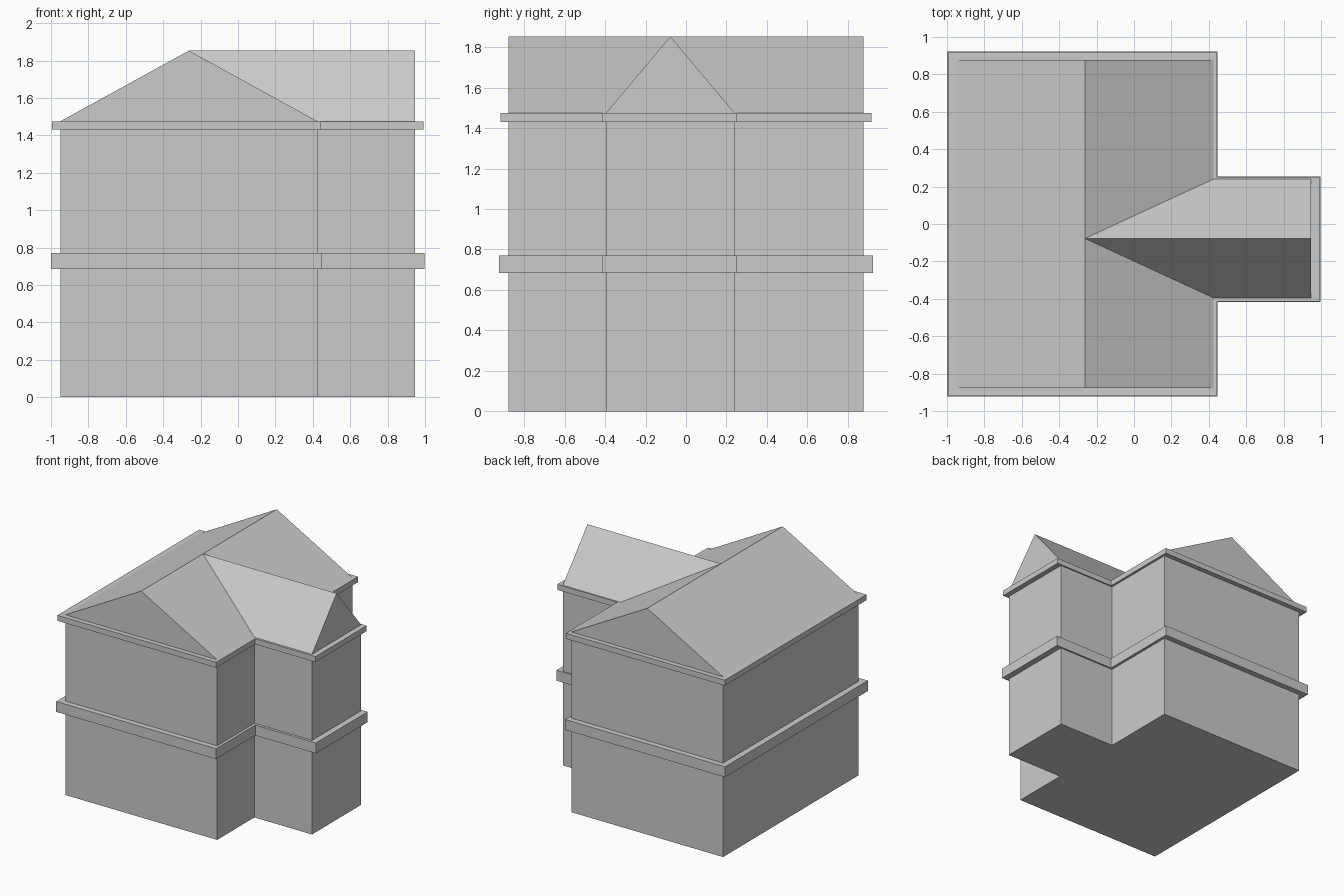
import bpy

if "Cube" in bpy.data.objects:
    bpy.data.objects.remove(bpy.data.objects["Cube"])

# T-shaped house plan: main block plus a wing towards +x
X0, X1, X2 = -0.95, 0.425, 0.947
YF, YB = -0.877, 0.877
WF, WB = -0.395, 0.24
PLAN = [(X0, YF), (X1, YF), (X1, WF), (X2, WF),
        (X2, WB), (X1, WB), (X1, YB), (X0, YB)]
BASE, EAVES, RIDGE = 1.43, 1.475, 1.853


def make_object(name, verts, faces):
    mesh = bpy.data.meshes.new(name)
    mesh.from_pydata(verts, [], faces)
    mesh.update()
    obj = bpy.data.objects.new(name, mesh)
    bpy.context.collection.objects.link(obj)
    return obj


def storey(name, z0, z1, scale=1.0):
    """Extrude the house plan, scaled about the centre, from z0 to z1."""
    n = len(PLAN)
    verts = [(x * scale, y * scale, z) for z in (z0, z1) for x, y in PLAN]
    sides = [(i, (i + 1) % n, n + (i + 1) % n, n + i) for i in range(n)]
    caps = [tuple(reversed(range(n))), tuple(range(n, 2 * n))]
    make_object(name, verts, sides + caps)


def gable_roof(name, start, end):
    """Join two triangles, each given as eave, opposite eave, ridge."""
    faces = [(0, 1, 2), (3, 5, 4), (0, 2, 5, 3), (1, 4, 5, 2), (0, 3, 4, 1)]
    make_object(name, start + end, faces)


# Walls and the two projecting bands
storey("walls", 0, BASE)
storey("floor_band", 0.685, 0.77, 1.053)
storey("eaves_band", BASE, EAVES, 1.046)

# Main roof, ridge along y
mid_x = (X0 + X1) / 2
front, back = [[(X1, y, EAVES), (X0, y, EAVES), (mid_x, y, RIDGE)]
               for y in (YF, YB)]
gable_roof("main_roof", back, front)

# Wing roof, ridge along x, running back to the main ridge to form valleys
mid_y = (WF + WB) / 2
inner, outer = [[(x, WF, EAVES), (x, WB, EAVES), (ridge_x, mid_y, RIDGE)]
                for x, ridge_x in ((X1, mid_x), (X2, X2))]
gable_roof("wing_roof", outer, inner)

# Make all normals point outwards
import bmesh
for obj in bpy.context.collection.objects:
    bm = bmesh.new()
    bm.from_mesh(obj.data)
    bmesh.ops.recalc_face_normals(bm, faces=bm.faces[:])
    bm.to_mesh(obj.data)
    bm.free()
